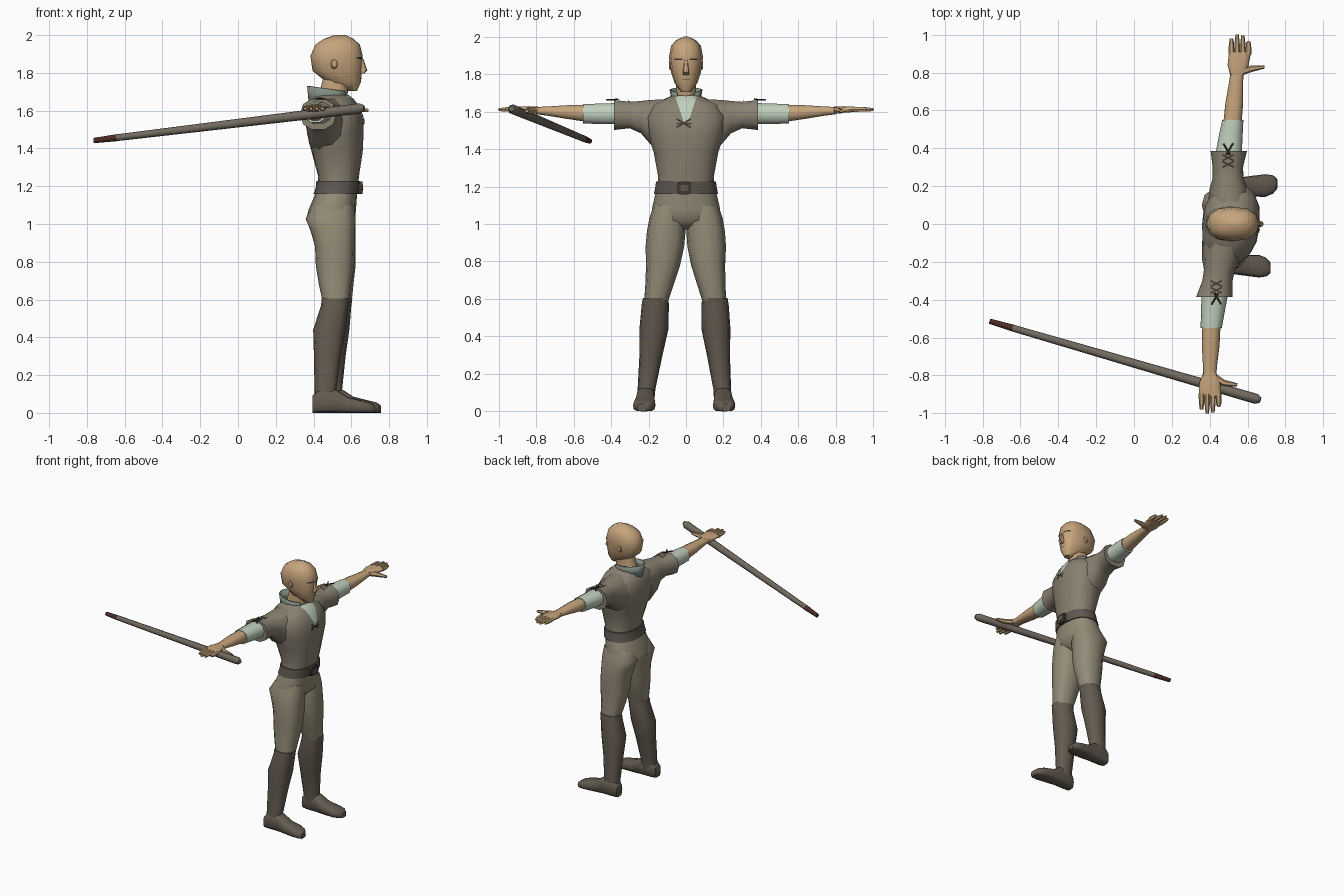
import bpy, bmesh, math
from mathutils import Vector
from mathutils.bvhtree import BVHTree

if "Cube" in bpy.data.objects:
    bpy.data.objects.remove(bpy.data.objects["Cube"])


def material(name, rgb):
    m = bpy.data.materials.new(name)
    m.diffuse_color = (*rgb, 1)
    m.use_nodes = True
    m.node_tree.nodes["Principled BSDF"].inputs["Base Color"].default_value = m.diffuse_color
    return m


SKIN = material("skin", (0.56, 0.37, 0.20))
TUNIC = material("tunic cloth", (0.25, 0.22, 0.165))
TROUSER = material("trouser cloth", (0.29, 0.26, 0.185))
BOOT = material("boot leather", (0.125, 0.105, 0.08))
SHIRT = material("shirt linen", (0.52, 0.62, 0.50))
COLLAR = material("collar cloth", (0.22, 0.27, 0.23))
BELT = material("belt leather", (0.11, 0.095, 0.08))
DARK = material("dark detail", (0.055, 0.04, 0.03))
WOOD = material("staff wood", (0.17, 0.145, 0.115))
TIP = material("staff tip", (0.075, 0.025, 0.018))


def finish(name, bm, mat, angle=50):
    bmesh.ops.recalc_face_normals(bm, faces=bm.faces)
    me = bpy.data.meshes.new(name)
    bm.to_mesh(me)
    bm.free()
    ob = bpy.data.objects.new(name, me)
    bpy.context.collection.objects.link(ob)
    me.materials.append(mat)
    bpy.ops.object.select_all(action='DESELECT')
    ob.select_set(True)
    bpy.context.view_layer.objects.active = ob
    bpy.ops.object.shade_smooth_by_angle(angle=math.radians(angle))
    return ob


def skin_rings(bm, rings, cap=True):
    vs = [[bm.verts.new(c) for c in r] for r in rings]
    n = len(vs[0])
    for a, b in zip(vs, vs[1:]):
        for i in range(n):
            j = (i + 1) % n
            bm.faces.new((a[i], a[j], b[j], b[i]))
    if cap:
        bm.faces.new(vs[0])
        bm.faces.new(vs[-1])


def loft(name, axis, rows, mat, n=12, p=2.4, warp=None, cap=True):
    """rows: (position along axis, then low/high bounds of the two other axes in xyz order)"""
    rings = []
    for s, a0, a1, b0, b1 in rows:
        ring = []
        for i in range(n):
            t = 2 * math.pi * i / n
            c, d = math.cos(t), math.sin(t)
            u = (a0 + a1) / 2 + (a1 - a0) / 2 * math.copysign(abs(c) ** (2 / p), c)
            v = (b0 + b1) / 2 + (b1 - b0) / 2 * math.copysign(abs(d) ** (2 / p), d)
            co = {'x': (s, u, v), 'y': (u, s, v), 'z': (u, v, s)}[axis]
            ring.append(warp(*co) if warp else co)
        rings.append(ring)
    bm = bmesh.new()
    skin_rings(bm, rings, cap)
    return finish(name, bm, mat)


def limb(name, pts, mat, n=6):
    """tapered tube through (x, y, z, radius) points"""
    rings = []
    for k, (x, y, z, r) in enumerate(pts):
        a, b = pts[max(k - 1, 0)], pts[min(k + 1, len(pts) - 1)]
        q = (Vector(b[:3]) - Vector(a[:3])).to_track_quat('Z', 'Y')
        rings.append([Vector((x, y, z)) + q @ Vector((r * math.cos(2 * math.pi * i / n),
                      r * math.sin(2 * math.pi * i / n), 0)) for i in range(n)])
    bm = bmesh.new()
    skin_rings(bm, rings)
    return finish(name, bm, mat)


def plate(name, quads, target, axis, mat, off=0.005, n=4):
    """thin patches projected on a part, from +x ('x', corners y,z) or +z ('z', corners x,y)"""
    tree = BVHTree.FromPolygons([v.co for v in target.data.vertices],
                                [p.vertices[:] for p in target.data.polygons])
    d = Vector((-1, 0, 0)) if axis == 'x' else Vector((0, 0, -1))
    bm = bmesh.new()
    for q in quads:
        q = [Vector(c) for c in q]
        grid = {}
        for i in range(n + 1):
            for j in range(n + 1):
                e = q[0].lerp(q[1], i / n).lerp(q[3].lerp(q[2], i / n), j / n)
                o = Vector((3, e.x, e.y)) if axis == 'x' else Vector((e.x, e.y, 3))
                hit = tree.ray_cast(o, d)[0]
                if hit:
                    grid[i, j] = bm.verts.new(hit - d * off)
        for i in range(n):
            for j in range(n):
                keys = [(i, j), (i + 1, j), (i + 1, j + 1), (i, j + 1)]
                if all(k in grid for k in keys):
                    bm.faces.new([grid[k] for k in keys])
    ob = finish(name, bm, mat)
    if sum(f.normal.dot(d) * f.area for f in ob.data.polygons) > 0:
        ob.data.flip_normals()
    return ob


def stroke(a, b, w):
    a, b = Vector(a), Vector(b)
    s = (b - a).orthogonal().normalized() * w / 2
    return [a - s, b - s, b + s, a + s]


def box(u0, u1, v0, v1):
    return [(u0, v0), (u1, v0), (u1, v1), (u0, v1)]


def twist(x, y, z):  # right shoulder sits further back
    return (x + 0.08 * y * min(max((z - 1.2) / 0.3, 0), 1), y, z)


# torso and hips
hips = [(0.97, .43, .56, .10), (1.02, .36, .62, .185), (1.08, .375, .625, .182),
        (1.15, .405, .63, .166), (1.19, .42, .635, .155)]
chest = [(1.19, .42, .635, .155), (1.25, .425, .64, .148), (1.38, .39, .66, .172), (1.48, .365, .665, .205),
         (1.57, .36, .66, .215), (1.635, .375, .63, .18), (1.67, .40, .60, .11), (1.69, .43, .57, .06)]
sym = lambda rows: [(z, a, b, -h, h) for z, a, b, h in rows]
loft("hips", 'z', sym(hips), TROUSER, 16)
torso = loft("tunic_body", 'z', sym(chest), TUNIC, 16, warp=twist)

# belt and buckle
loft("belt", 'z', sym([(1.16, .40, .639, .171), (1.195, .412, .643, .164), (1.228, .415, .645, .160)]), BELT, 16)
loft("buckle", 'x', [(.635, -.045, .025, 1.158, 1.226), (.66, -.045, .025, 1.158, 1.226)], DARK, 12, 8)
loft("buckle_center", 'x', [(.655, -.03, .01, 1.175, 1.209), (.663, -.03, .01, 1.175, 1.209)], BELT, 12, 8)

# neck, open collar, shirt front and chest laces
loft("neck", 'z', sym([(1.62, .41, .58, .065), (1.69, .43, .58, .055), (1.77, .45, .60, .055)]), SKIN, 10)
bm = bmesh.new()
ring = []
for i in range(11):
    t = math.radians(38 + 284 * i / 10)
    c, s = math.cos(t), math.sin(t)
    ring.append([bm.verts.new((.49 + .115 * c, .075 * s, 1.64 + .01 * c)),
                 bm.verts.new((.478 + .112 * c, .088 * s, 1.715 - .015 * c))])
for a, b in zip(ring, ring[1:]):
    bm.faces.new((a[0], b[0], b[1], a[1]))
collar = finish("collar", bm, COLLAR)
sol = collar.modifiers.new("thickness", 'SOLIDIFY')
sol.thickness = 0.008
plate("shirt_front", [[(-.012, 1.545), (.012, 1.545), (.058, 1.682), (-.058, 1.682)]], torso, 'x', SHIRT, n=8)
plate("chest_laces", [stroke((-.05, 1.56), (.025, 1.515), .009), stroke((.025, 1.56), (-.05, 1.515), .009),
                      stroke((-.05, 1.535), (.03, 1.535), .008)], torso, 'x', DARK, .008)

# head, nose and face lines
head = loft("head", 'z', sym([(1.705, .575, .63, .025), (1.75, .47, .65, .06), (1.81, .395, .656, .08),
                              (1.89, .383, .66, .091), (1.95, .41, .645, .08), (1.98, .455, .612, .055),
                              (2.0, .51, .57, .012)]), SKIN, 12)
loft("nose", 'z', [(1.795, .64, .665, -.016, .016), (1.812, .64, .685, -.017, .017),
                   (1.875, .64, .663, -.008, .008)], SKIN, 8)
plate("eyes", [box(s * .04 - .022, s * .04 + .022, 1.874, 1.884) for s in (-1, 1)], head, 'x', DARK, .004)
plate("mouth", [box(-.018, .018, 1.768, 1.772)], head, 'x', DARK, .003)
for s in (-1, 1):
    loft("ear", 'y', [(s * .075, .49, .53, 1.815, 1.875), (s * .092, .495, .525, 1.83, 1.87)], SKIN, 8)

for side, s in (("left", 1), ("right", -1)):
    # centre line of the arm in x for each side
    xs = ([.505, .495, .50, .522, .544, .56, .565] if s > 0 else [.475, .445, .425, .408, .40, .402, .405])
    ys = [0.1, .28, .38, .55, .8, .9, 1.0]

    def cx(y):
        for k in range(6):
            if y <= ys[k + 1]:
                break
        return xs[k] + (xs[k + 1] - xs[k]) * (y - ys[k]) / (ys[k + 1] - ys[k])

    def arm(name, rows, mat, n=10, p=2.4):
        return loft(side + name, 'y', [(s * y, cx(y) - w, cx(y) + w, z0, z1) for y, w, z0, z1 in rows], mat, n, p)

    # sleeve, rolled shirt, forearm, palm
    sleeve = arm("_sleeve", [(.10, .115, 1.36, 1.672), (.19, .10, 1.42, 1.667), (.24, .082, 1.48, 1.66),
                             (.30, .080, 1.508, 1.655), (.385, .096, 1.498, 1.665)], TUNIC)
    arm("_shirt_sleeve", [(.36, .07, 1.53, 1.648), (.45, .064, 1.53, 1.645), (.55, .056, 1.535, 1.642)], SHIRT)
    arm("_forearm", [(.54, .048, 1.545, 1.638), (.64, .047, 1.56, 1.635), (.74, .038, 1.577, 1.628),
                     (.80, .034, 1.585, 1.625)], SKIN)
    arm("_palm", [(.785, .034, 1.587, 1.626), (.84, .056, 1.593, 1.629), (.91, .058, 1.598, 1.625)], SKIN, 10, 3)

    # fingers and thumb
    for k, end in enumerate((.965, .995, 1.0, .98)):
        fx = cx(.9) + (1.5 - k) * .03
        limb(side + "_finger", [(fx, s * .895, 1.612, .016), (fx, s * .95, 1.612, .014),
                                (fx, s * end, 1.61, .009)], SKIN)
    ty = .83 if s > 0 else .85
    limb(side + "_thumb", [(cx(.8) + .01, s * .80, 1.606, .02), (cx(.8) + .075, s * (ty - .01), 1.604, .017),
                           (cx(.8) + .145, s * ty, 1.602, .009)], SKIN)

    # sleeve laces with loose ends
    c = cx(.33)
    plate(side + "_sleeve_laces", [stroke((c - .03, s * .30), (c + .03, s * .33), .009),
                                   stroke((c + .03, s * .30), (c - .03, s * .33), .009),
                                   stroke((c - .03, s * .335), (c + .03, s * .365), .009),
                                   stroke((c + .03, s * .335), (c - .03, s * .365), .009)], sleeve, 'z', DARK)
    for e in (-1, 1):
        limb(side + "_lace_end", [(c - e * .01, s * .365, 1.665, .005), (c + e * .025, s * .425, 1.662, .004)], DARK)

    # legs: the left one stands slightly forward, the right one slightly wider
    def stance(x, y, z):
        k = 1 - min(z, 1)
        return (x + (.035 * k if s > 0 else 0), s * (y + (.015 * k if s < 0 else -.005 * k)), z)

    loft(side + "_leg", 'z', [(1.10, .40, .615, .005, .172), (1.03, .358, .622, .002, .196),
                              (.96, .385, .62, .002, .208), (.88, .408, .618, .008, .214),
                              (.78, .412, .615, .028, .21), (.68, .428, .60, .06, .212),
                              (.57, .452, .585, .095, .218)], TROUSER, 12, warp=stance)
    loft(side + "_boot_shaft", 'z', [(.605, .442, .592, .088, .224), (.57, .44, .585, .085, .23),
                                     (.44, .398, .57, .085, .24), (.30, .402, .545, .115, .238),
                                     (.12, .405, .52, .15, .245), (.05, .405, .53, .155, .25)],
         BOOT, 12, warp=stance)
    loft(side + "_boot_foot", 'x', [(.395, .17, .24, 0, .09), (.43, .155, .25, 0, .125), (.52, .155, .25, 0, .125),
                                    (.58, .15, .258, 0, .085), (.66, .148, .268, 0, .065),
                                    (.70, .165, .262, 0, .055), (.722, .19, .245, 0, .04)],
         BOOT, 12, 3.5, warp=stance)

# staff held under the right hand
limb("staff", [(-.64, -.55, 1.457, .018), (.58, -.905, 1.604, .027), (.645, -.924, 1.612, .027),
               (.668, -.931, 1.615, .015)], WOOD, 8)
limb("staff_tip", [(-.762, -.514, 1.442, .014), (-.64, -.55, 1.457, .0185)], TIP, 8)
